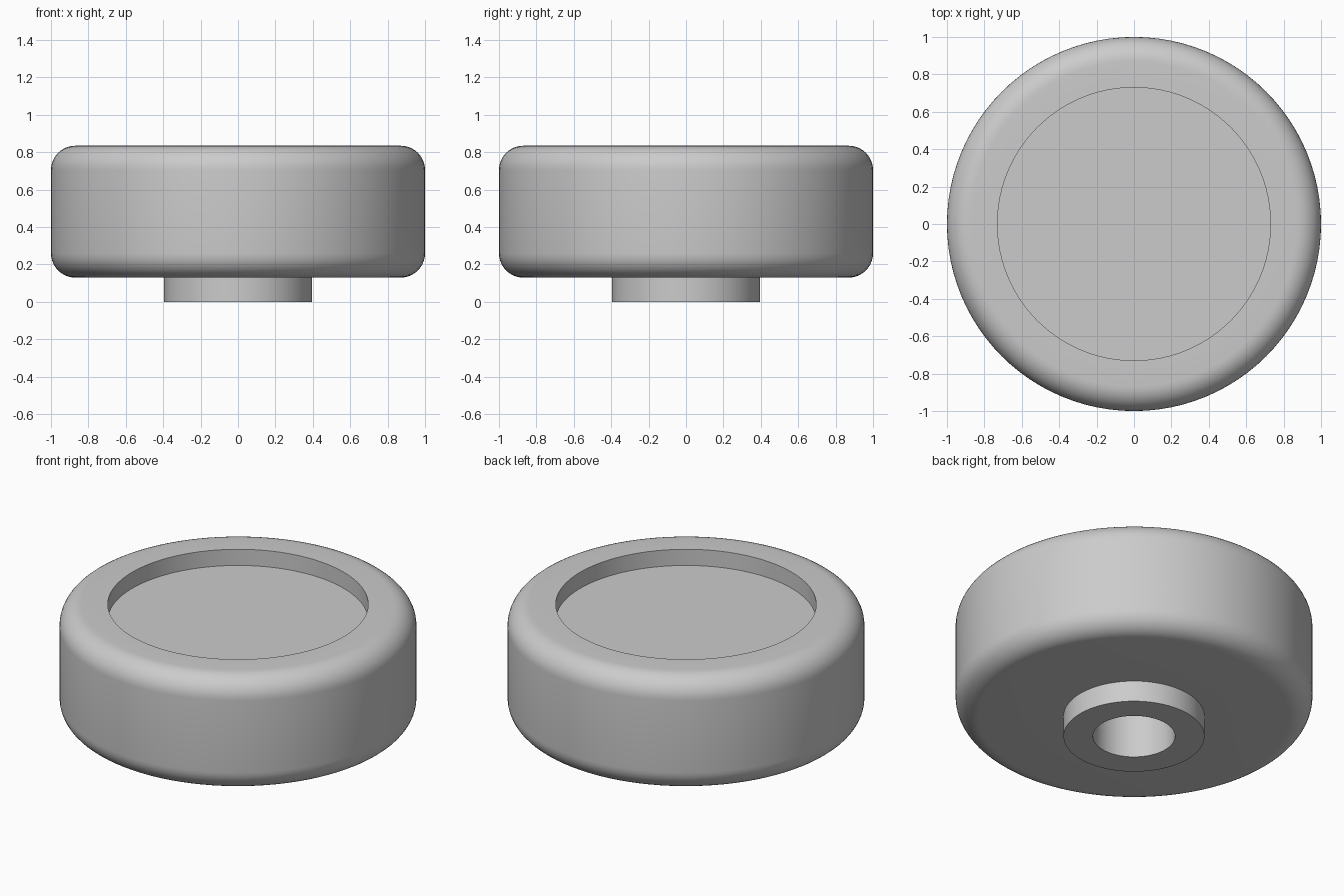
import bpy, bmesh, math
from mathutils import Matrix, Vector

cube = bpy.data.objects.get("Cube")
if cube:
    bpy.data.objects.remove(cube, do_unlink=True)

SEGMENTS = 96
RADIUS, BOTTOM, TOP, ROUND = 1.0, 0.13, 0.835, 0.13
RECESS_RADIUS, RECESS_DEPTH = 0.73, 0.1
HUB_RADIUS, BORE_RADIUS, BORE_TOP = 0.395, 0.23, 0.6

# Single plain grey
grey = bpy.data.materials.new("plain_grey")
grey.use_nodes = True
colour = (0.6, 0.6, 0.6, 1)
grey.diffuse_color = colour
grey.node_tree.nodes["Principled BSDF"].inputs["Base Color"].default_value = colour


def fillet(z, start, steps=10):
    """Quarter-round outer corner centred at height z."""
    angles = [math.radians(start + 90 * i / steps) for i in range(steps + 1)]
    return [(RADIUS - ROUND + ROUND * math.cos(a), z + ROUND * math.sin(a))
            for a in angles]


def lathe(name, profile):
    """Spin a radius/height profile around the z axis."""
    bm = bmesh.new()
    verts = [bm.verts.new((r, 0, z)) for r, z in profile]
    edges = [bm.edges.new(pair) for pair in zip(verts, verts[1:])]
    bmesh.ops.spin(bm, geom=verts + edges, cent=(0, 0, 0), axis=(0, 0, 1),
                   angle=math.tau, steps=SEGMENTS, use_merge=True)
    bmesh.ops.remove_doubles(bm, verts=bm.verts, dist=0.0001)
    bmesh.ops.recalc_face_normals(bm, faces=bm.faces)
    mesh = bpy.data.meshes.new(name)
    bm.to_mesh(mesh)
    bm.free()
    mesh.materials.append(grey)
    obj = bpy.data.objects.new(name, mesh)
    bpy.context.collection.objects.link(obj)
    bpy.ops.object.select_all(action="DESELECT")
    obj.select_set(True)
    bpy.context.view_layer.objects.active = obj
    bpy.ops.object.shade_smooth_by_angle(angle=math.radians(30))
    return obj


# Blind bore and hub, rounded body, then recessed top
bore_and_hub = [(0, BORE_TOP), (BORE_RADIUS, BORE_TOP), (BORE_RADIUS, 0),
                (HUB_RADIUS, 0), (HUB_RADIUS, BOTTOM)]
body = fillet(BOTTOM + ROUND, -90) + fillet(TOP - ROUND, 0)
recess = [(RECESS_RADIUS, TOP), (RECESS_RADIUS, TOP - RECESS_DEPTH),
          (0, TOP - RECESS_DEPTH)]
lathe("round_knob", bore_and_hub + body + recess)
